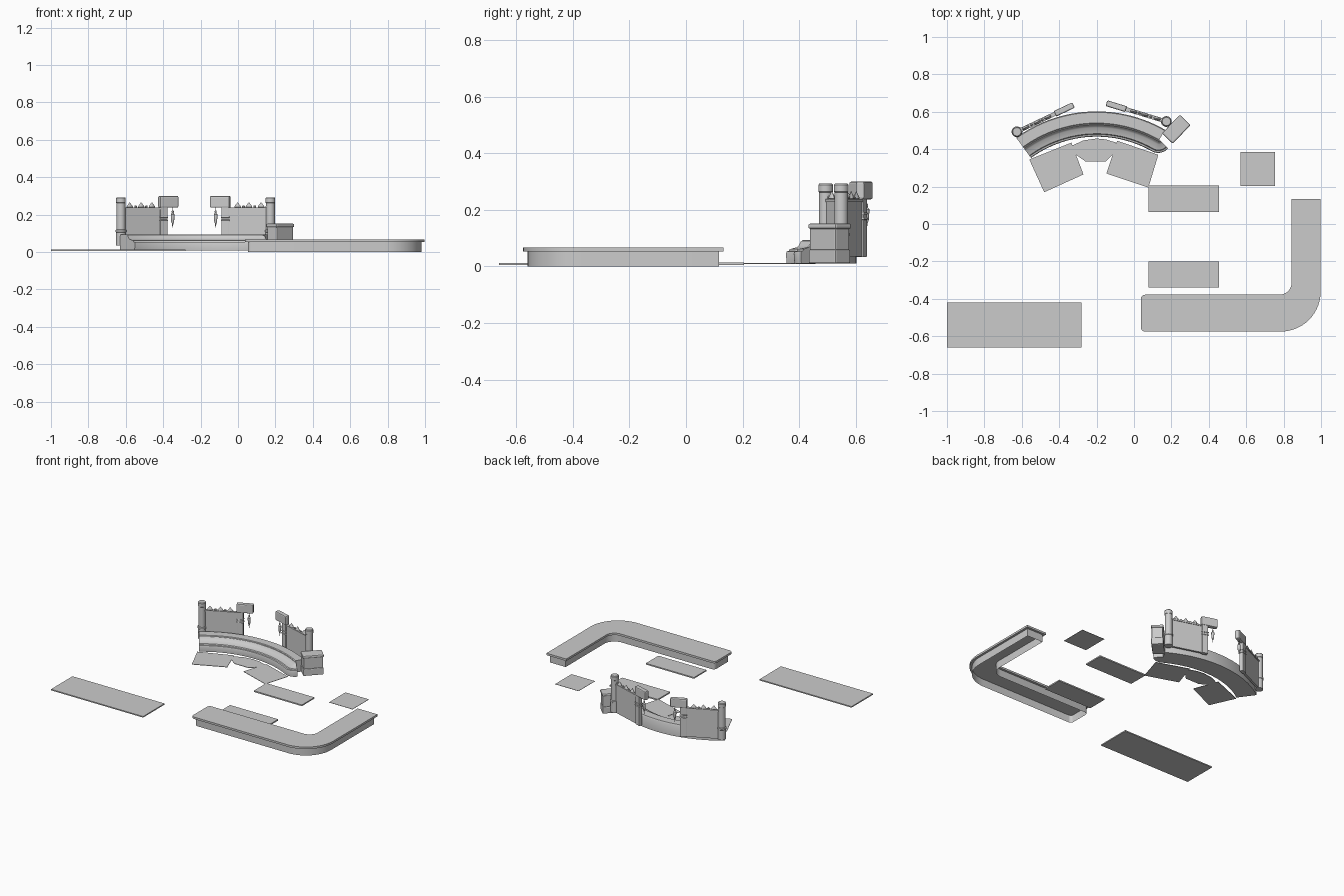
import bpy, bmesh, math
from mathutils import Matrix, Vector

if "Cube" in bpy.data.objects:
    bpy.data.objects.remove(bpy.data.objects["Cube"])


def finish(name, bm, mat=None, smooth=False, bevel=0):
    bmesh.ops.recalc_face_normals(bm, faces=bm.faces)
    me = bpy.data.meshes.new(name)
    bm.to_mesh(me)
    bm.free()
    ob = bpy.data.objects.new(name, me)
    bpy.context.collection.objects.link(ob)
    if mat:
        ob.matrix_world = mat
    if bevel:
        m = ob.modifiers.new("bevel", 'BEVEL')
        m.width, m.segments = bevel, 2
    if smooth:
        bpy.ops.object.select_all(action='DESELECT')
        bpy.context.view_layer.objects.active = ob
        ob.select_set(True)
        bpy.ops.object.shade_smooth_by_angle(angle=math.radians(35))
    return ob


def prism(name, pts, z0, z1, caps=True, smooth=False):
    bm = bmesh.new()
    lo = [bm.verts.new((x, y, z0)) for x, y in pts]
    hi = [bm.verts.new((x, y, z1)) for x, y in pts]
    n = len(pts)
    for i in range(n):
        j = (i + 1) % n
        bm.faces.new((lo[i], lo[j], hi[j], hi[i]))
    if caps:
        bm.faces.new(lo[::-1])
        bm.faces.new(hi)
    return finish(name, bm, smooth=smooth)


def box(name, x0, x1, y0, y1, z0, z1, mat=None, bevel=0):
    bm = bmesh.new()
    bmesh.ops.create_cube(bm, size=1)
    for v in bm.verts:
        v.co = Vector((x0 + (v.co.x + .5) * (x1 - x0), y0 + (v.co.y + .5) * (y1 - y0),
                       z0 + (v.co.z + .5) * (z1 - z0)))
    return finish(name, bm, mat, bevel=bevel)


def lathe(name, prof, mat, sides=20, flat=1.0):
    bm = bmesh.new()
    rings = [[bm.verts.new((r * math.cos(2 * math.pi * k / sides),
                            flat * r * math.sin(2 * math.pi * k / sides), z))
              for k in range(sides)] for r, z in prof]
    for a, b in zip(rings, rings[1:]):
        for k in range(sides):
            j = (k + 1) % sides
            bm.faces.new((a[k], a[j], b[j], b[k]))
    bm.faces.new(rings[0][::-1])
    bm.faces.new(rings[-1])
    return finish(name, bm, mat, smooth=True)


def arc(cx, cy, r, a0, a1, n=10):
    return [(cx + r * math.cos(math.radians(a0 + (a1 - a0) * i / n)),
             cy + r * math.sin(math.radians(a0 + (a1 - a0) * i / n))) for i in range(n + 1)]


# L-shaped counter: slab on an open-bottomed shell
def counter_outline(d):
    x0, x1, y0, y1 = .037 + d, .998 - d, -.575 + d, .133 - d
    xi, yi = .843 + d, -.378 - d
    pts = arc(x0 + .022, y0 + .022, .022, 180, 270, 4)
    pts += arc(.785, -.362, .213 - d, 270, 360, 14)
    pts += [(x1, y1), (xi, y1)]
    pts += arc(.778, -.313, .065 + d, 0, -90, 10)
    pts += arc(x0 + .022, yi - .022, .022, 90, 180, 4)
    return pts


prism("counter_top", counter_outline(0), .053, .067, smooth=True)
prism("counter_base", counter_outline(.016), 0, .053, caps=False, smooth=True)

# Flat mats
box("long_mat", -1, -.28, -.66, -.42, .005, .013)
box("upper_mat", .078, .454, .065, .205, .005, .014)
box("lower_mat", .078, .454, -.34, -.2, .005, .014)
box("square_mat", .57, .753, .203, .386, .009, .011)
prism("left_mat", [(-.56, .345), (-.48, .17), (-.27, .265), (-.335, .435)], .009, .012)
prism("right_mat", [(-.147, .27), (.077, .195), (.13, .37), (-.09, .445)], .009, .012)
prism("middle_mat", [(-.33, .42), (-.31, .37), (-.26, .335), (-.15, .335), (-.105, .38),
                     (-.095, .435), (-.15, .452), (-.2, .457), (-.27, .447)], .009, .012)

# Curved bench: profile (radius, height) swept along stations
C = Vector((-.2, -.13))


def sweep(name, prof, stations):
    bm = bmesh.new()
    rings = []
    for p, d, r0, s in stations:
        rings.append([bm.verts.new((*(p + d * (r - r0) * s), z)) for r, z in prof])
    n = len(prof)
    for a, b in zip(rings, rings[1:]):
        for i in range(n):
            j = (i + 1) % n
            bm.faces.new((a[i], a[j], b[j], b[i]))
    bm.faces.new(rings[0])
    bm.faces.new(rings[-1][::-1])
    return finish(name, bm, smooth=True)


def radial(a):
    a = math.radians(a)
    return Vector((math.cos(a), math.sin(a)))


PIVOT_R = .672
bend = [(C, radial(126 - 66 * i / 26), 0, 1) for i in range(27)]
pivot = C + radial(60) * PIVOT_R
curl = [(pivot, radial(60 + 75 * i / 9), PIVOT_R, 1 - .12 * i / 9) for i in range(1, 10)]
sweep("bench_back", [(.665, .01), (.732, .01), (.732, .085), (.727, .094), (.67, .094), (.665, .09)],
      bend)
sweep("bench_seat", [(.6, .01), (.597, .045), (.6, .053), (.609, .055), (.613, .061),
                     (.645, .068), (.653, .074), (.662, .088), (.67, .088), (.67, .01)],
      bend + curl)

# End block of the bench
M = Matrix.Translation((.226, .507, 0)) @ Matrix.Rotation(math.radians(46), 4, 'Z')
box("end_block_base", -.067, .067, -.039, .039, .01, .06, M, .006)
box("end_block", -.064, .064, -.036, .036, .055, .138, M, .006)
box("end_block_cap", -.069, .069, -.04, .04, .132, .152, M, .007)


# Gate halves: post, panel, finials, column, arch stub, hanging lantern
def gate(side, post, end):
    p, e = Vector(post), Vector(end)
    a = math.atan2(e.y - p.y, e.x - p.x)
    m = Matrix.Translation((p.x, p.y, 0)) @ Matrix.Rotation(a, 4, 'Z')
    lathe(side + "_post", [(.026, .035), (.026, .105), (.029, .108), (.029, .118), (.024, .121),
                           (.024, .262), (.026, .264), (.026, .288), (.022, .293)], m)
    box(side + "_panel", .02, .235, -.007, .007, .035, .232, m)
    box(side + "_rail", .02, .235, -.011, .011, .228, .238, m)
    for i, s in enumerate((.052, .12, .183)):
        lathe(f"{side}_finial_{i}", [(.01, .236), (.019, .24), (.017, .246), (.007, .258), (.001, .266)],
              m @ Matrix.Translation((s, 0, 0)), 12, .55)
        lathe(f"{side}_bead_{i}", [(.003, .236), (.008, .24), (.008, .246), (.003, .25)],
              m @ Matrix.Translation((s - .033, 0, 0)), 10, .7)
    box(side + "_column", .228, .27, -.013, .013, .033, .24, m, .003)
    for z in (.165, .183):
        box(f"{side}_band_{z}", .225, .273, -.016, .016, z, z + .008, m, .003)
    box(side + "_arch_stub", .225, .335, -.016, .016, .237, .3, m, .007)
    lathe(side + "_lantern", [(.002, .24), (.002, .222), (.006, .22), (.006, .213), (.004, .21),
                              (.01, .202), (.01, .19), (.008, .165), (.004, .152), (.003, .146),
                              (.001, .13)], m @ Matrix.Translation((.306, 0, 0)), 12)


gate("left", (-.626, .493), (-.323, .636))
gate("right", (.173, .548), (-.147, .646))
